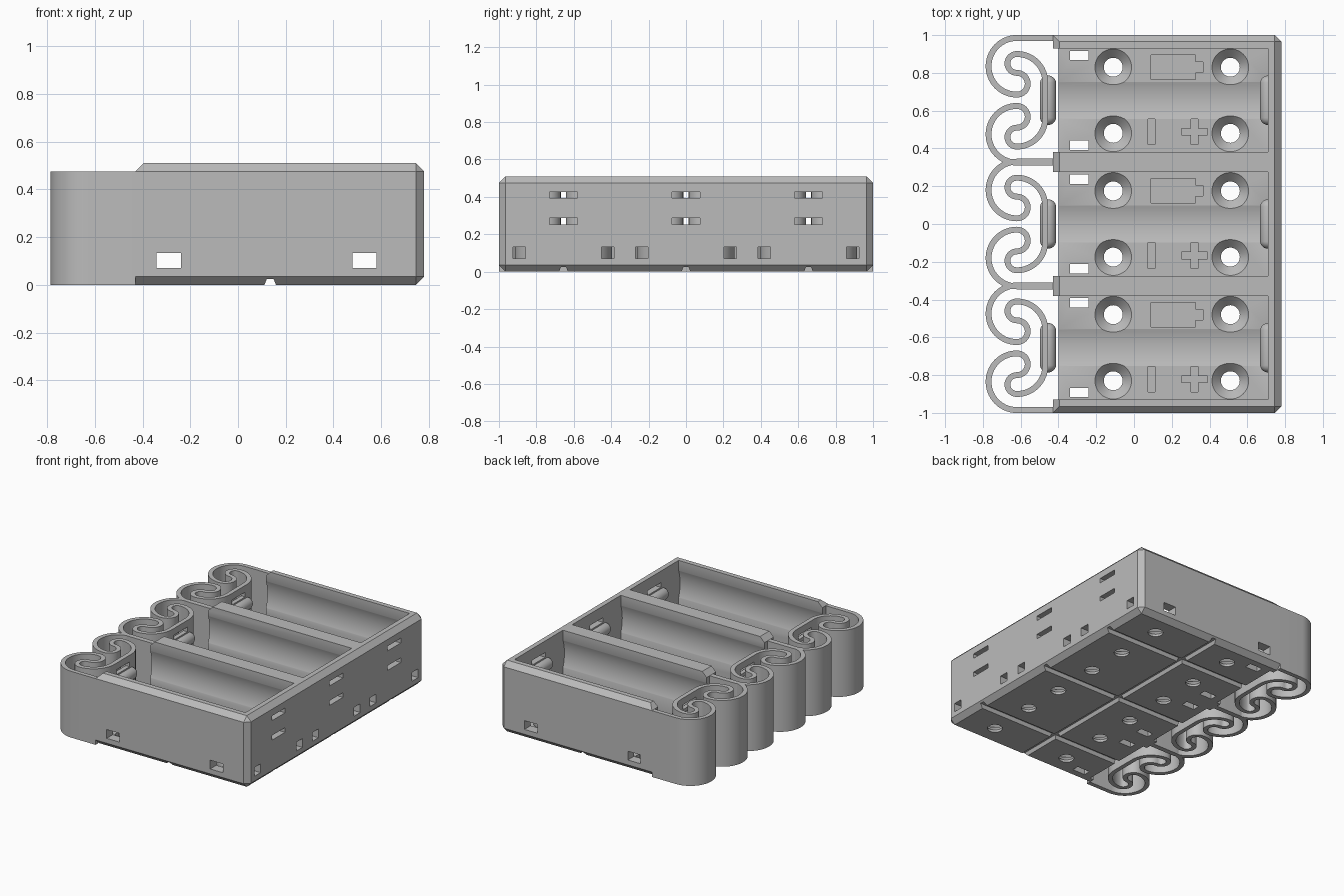
import bpy, bmesh, math
from mathutils import Matrix, Vector

if "Cube" in bpy.data.objects:
    bpy.data.objects.remove(bpy.data.objects["Cube"], do_unlink=True)

grey = bpy.data.materials.new("mid grey plastic")
grey.use_nodes = True
grey.diffuse_color = (0.5, 0.5, 0.5, 1)
grey.node_tree.nodes["Principled BSDF"].inputs["Base Color"].default_value = (0.5, 0.5, 0.5, 1)

PITCH = 0.655            # spacing of the three cells
HALF = 0.275             # half width of a cell
FLOOR, RIM, SHOULDER = 0.065, 0.51, 0.475
AXIS = 0.34              # height of the cell axis
END = 0.71               # inside of the end wall
CELLS = (-PITCH, 0, PITCH)


def finish(name, bm):
    bmesh.ops.recalc_face_normals(bm, faces=bm.faces[:])
    mesh = bpy.data.meshes.new(name)
    bm.to_mesh(mesh)
    bm.free()
    mesh.materials.append(grey)
    ob = bpy.data.objects.new(name, mesh)
    bpy.context.collection.objects.link(ob)
    return ob


def box_bm(x0, x1, y0, y1, z0, z1):
    bm = bmesh.new()
    bmesh.ops.create_cube(bm, size=1)
    bmesh.ops.scale(bm, vec=(x1 - x0, y1 - y0, z1 - z0), verts=bm.verts[:])
    bmesh.ops.translate(bm, vec=((x0 + x1) / 2, (y0 + y1) / 2, (z0 + z1) / 2), verts=bm.verts[:])
    return bm


def cone_bm(r_low, r_high, z0, z1, x, y, sides=48):
    bm = bmesh.new()
    bmesh.ops.create_cone(bm, cap_ends=True, segments=sides, radius1=r_low, radius2=r_high,
                          depth=z1 - z0, matrix=Matrix.Translation((x, y, (z0 + z1) / 2)))
    return bm


def prism_bm(points, direction):
    bm = bmesh.new()
    face = bm.faces.new([bm.verts.new(p) for p in points])
    ext = bmesh.ops.extrude_face_region(bm, geom=[face])
    bmesh.ops.translate(bm, vec=direction,
                        verts=[v for v in ext["geom"] if isinstance(v, bmesh.types.BMVert)])
    return bm


def cut(target, bm):
    cutter = finish("cutter", bm)
    cutter.hide_render = True
    mod = target.modifiers.new("cut", "BOOLEAN")
    mod.operation, mod.solver, mod.object = "DIFFERENCE", "EXACT", cutter
    bpy.context.view_layer.objects.active = target
    bpy.ops.object.modifier_apply(modifier=mod.name)
    mesh = cutter.data
    bpy.data.objects.remove(cutter, do_unlink=True)
    bpy.data.meshes.remove(mesh)


# Tray block, chamfered everywhere but at its open end
bm = box_bm(-0.43, 0.78, -1, 1, 0, RIM)
edges = []
for e in bm.edges:
    at_open_end = all(v.co.x < 0 for v in e.verts)
    top = all(v.co.z > 0.3 for v in e.verts)
    if top or not at_open_end:
        edges.append(e)
bmesh.ops.bevel(bm, geom=edges, offset=0.035, segments=1, affect="EDGES")
tray = finish("tray", bm)

for c in CELLS:
    # Cell hollow with a shallow round cradle in the floor and walls
    cut(tray, box_bm(-0.6, END, c - HALF, c + HALF, FLOOR, 1))
    cut(tray, box_bm(-0.6, -0.4, c - HALF, c + HALF, -0.1, 0.2))
    bm = cone_bm(0.292, 0.292, -0.6, END, 0, 0, 96)
    turn = Matrix.Translation((0, c, AXIS)) @ Matrix.Rotation(math.pi / 2, 4, "Y")
    bmesh.ops.transform(bm, matrix=turn, verts=bm.verts[:])
    cut(tray, bm)

    # Contact slots in the end wall
    for z in (0.27, 0.41):
        cut(tray, box_bm(0.6, 0.9, c - 0.075, c + 0.075, z - 0.017, z + 0.017))

    for s in (-1, 1):
        # Countersunk screw holes
        for x in (-0.11, 0.51):
            y = c + s * 0.175
            cut(tray, cone_bm(0.05, 0.05, -0.1, 0.1, x, y))
            cut(tray, cone_bm(0.05, 0.099, 0.017, FLOOR + 0.002, x, y))
        # Wire holes through the floor and the end wall
        y = c + s * 0.237
        cut(tray, box_bm(-0.34, -0.24, y - 0.025, y + 0.025, -0.1, 0.1))
        cut(tray, box_bm(0.65, 0.9, y - 0.034, y + 0.034, 0.07, 0.133))

    # Engraved cell outline and polarity marks
    top, deep = 0.1, 0.052
    y = c + 0.175
    outline = [(0.09, -0.065), (0.325, -0.065), (0.325, -0.028), (0.365, -0.028),
               (0.365, 0.028), (0.325, 0.028), (0.325, 0.065), (0.09, 0.065)]
    cut(tray, prism_bm([(px, y + py, deep) for px, py in outline], (0, 0, top - deep)))
    y = c - 0.167
    cut(tray, box_bm(0.075, 0.11, y - 0.068, y + 0.068, deep, top))
    a, b = 0.018, 0.068
    plus = [(b, -a), (b, a), (a, a), (a, b), (-a, b), (-a, a),
            (-b, a), (-b, -a), (-a, -a), (-a, -b), (a, -b), (a, -a)]
    cut(tray, prism_bm([(0.32 + px, y + py, deep) for px, py in plus], (0, 0, top - deep)))

    # Lengthwise groove underneath
    groove = [(-0.028, -0.01), (0.028, -0.01), (0.014, 0.025), (-0.014, 0.025)]
    cut(tray, prism_bm([(-1, c + u, z) for u, z in groove], (2, 0, 0)))

# Crosswise groove and the windows running through all long walls
cut(tray, prism_bm([(0.135 + u, -2, z) for u, z in groove], (0, 4, 0)))
for x in (-0.29, 0.53):
    cut(tray, box_bm(x - 0.051, x + 0.051, -2, 2, 0.07, 0.133))


def arc(cx, cy, r, start, end, steps):
    return [Vector((cx + r * math.cos(math.radians(start + (end - start) * i / steps)),
                    cy + r * math.sin(math.radians(start + (end - start) * i / steps))))
            for i in range(1, steps + 1)]


# Centre line of one half of a curled spring, measured from the cell axis
X = -0.62
half = [Vector((-0.43, 0.33)), Vector((X, 0.33))]
half += arc(X, 0.18, 0.15, 90, 270, 28)
half += arc(X, 0.0875, 0.0575, -90, 90, 16)
half += arc(X, 0.195, 0.05, 270, 90, 16)
half += arc(X, 0.095, 0.15, 90, 0, 16)
path = half + [Vector((p.x, -p.y)) for p in reversed(half)]


def spring(name, c, thick=0.031):
    bm = bmesh.new()
    rows = []
    for i, p in enumerate(path):
        d = (path[min(i + 1, len(path) - 1)] - path[max(i - 1, 0)]).normalized()
        n = Vector((-d.y, d.x)) * thick / 2
        rows.append([bm.verts.new((q.x, q.y + c, 0)) for q in (p + n, p - n)])
    for r, s in zip(rows, rows[1:]):
        bm.faces.new((r[0], r[1], s[1], s[0]))
    ext = bmesh.ops.extrude_face_region(bm, geom=bm.faces[:])
    bmesh.ops.translate(bm, vec=(0, 0, SHOULDER),
                        verts=[v for v in ext["geom"] if isinstance(v, bmesh.types.BMVert)])
    ob = finish(name, bm)
    for z in (0.27, 0.41):
        cut(ob, box_bm(-0.5, -0.44, c - 0.075, c + 0.075, z - 0.017, z + 0.017))
    return ob


def contact_bump(name, x, c):
    # Capsule half sunk in its wall
    bm = bmesh.new()
    bmesh.ops.create_uvsphere(bm, u_segments=24, v_segments=13, radius=0.043,
                              matrix=Matrix.Rotation(math.pi / 2, 4, "X"))
    for v in bm.verts:
        v.co += Vector((x, c + math.copysign(0.088, v.co.y), AXIS))
    return finish(name, bm)


parts = [tray]
for label, c in zip(("front", "middle", "back"), CELLS):
    parts.append(spring(label + "_spring", c))
    parts.append(contact_bump(label + "_spring_bump", -0.455, c))
    parts.append(contact_bump(label + "_wall_bump", END, c))

bpy.ops.object.select_all(action="DESELECT")
for ob in parts:
    ob.select_set(True)
bpy.context.view_layer.objects.active = tray
bpy.ops.object.shade_smooth_by_angle(angle=math.radians(30))
